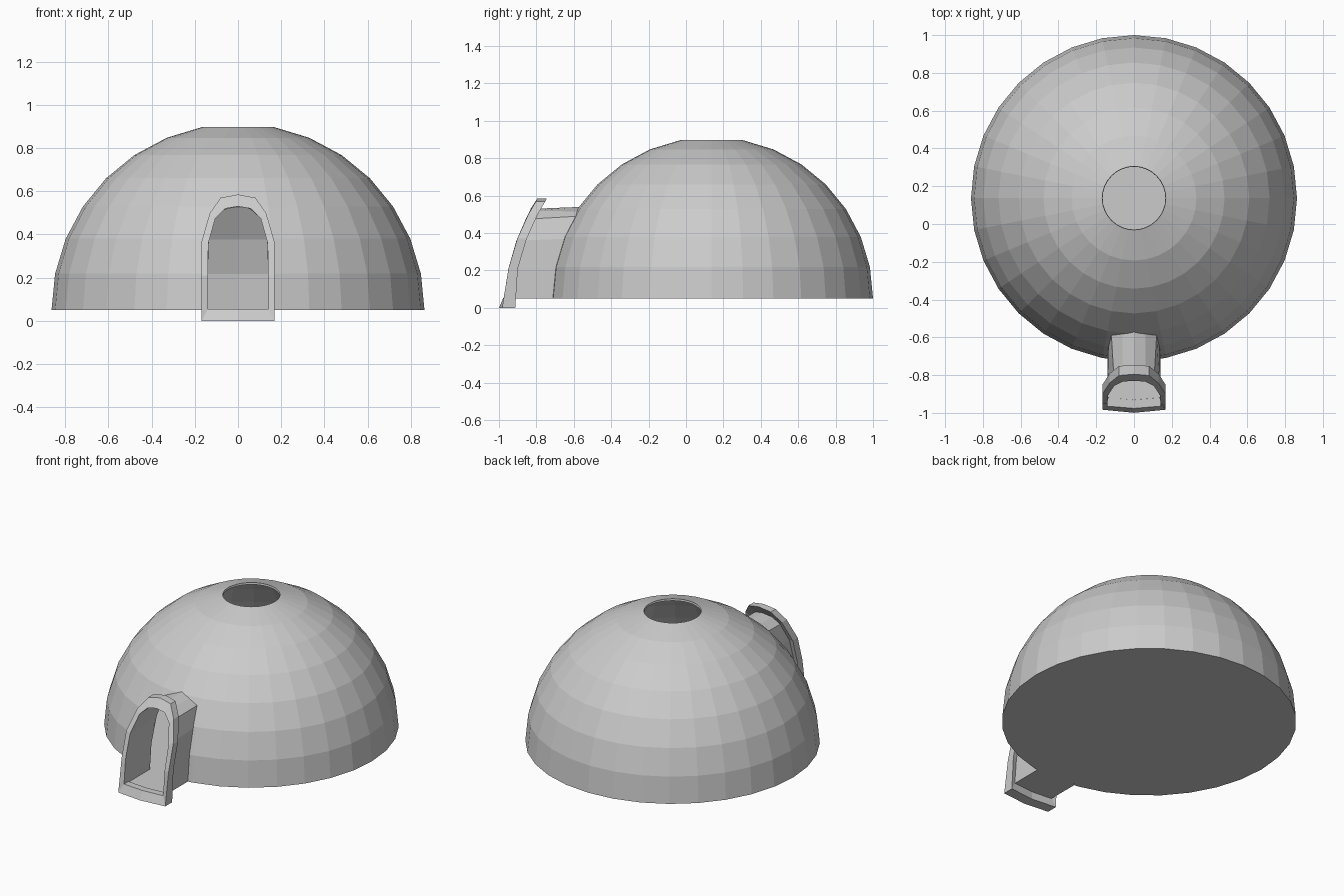
import bpy, bmesh
from math import sin, cos, pi, sqrt

if "Cube" in bpy.data.objects:
    bpy.data.objects.remove(bpy.data.objects["Cube"])

R, CY, BASE = 0.863, 0.137, 0.05   # dome radius, centre y, base height
SEG, STEP = 32, pi / 16


def loft(name, loops, cyclic=False, caps=False):
    """Skin a series of closed loops with flat quads."""
    bm = bmesh.new()
    rows = [[bm.verts.new(p) for p in loop] for loop in loops]
    pairs = list(zip(rows, rows[1:] + rows[:1]))
    for a, b in pairs if cyclic else pairs[:-1]:
        n = len(a)
        for i in range(n):
            j = (i + 1) % n
            bm.faces.new((a[i], a[j], b[j], b[i]))
    if caps:
        bm.faces.new(rows[0])
        bm.faces.new(rows[-1])
    bmesh.ops.recalc_face_normals(bm, faces=bm.faces)
    mesh = bpy.data.meshes.new(name)
    bm.to_mesh(mesh)
    bm.free()
    obj = bpy.data.objects.new(name, mesh)
    bpy.context.collection.objects.link(obj)
    return obj


def arch(half):
    """Mirror a half profile (bottom corner to apex) into a closed loop."""
    left = [(-x, z) for x, z in half[-2::-1]]
    return half + left + [(0, half[0][1])]


def dome_y(x, z):
    return CY - sqrt(R * R - x * x - (z - BASE) ** 2)


def on_dome(profile, offset, sill=0.0):
    """Place a profile on a copy of the dome surface moved forward."""
    return [(x, dome_y(x, z) - offset - sill * max(0, BASE - z), z)
            for x, z in profile]


def ring(r, a):
    return [(r * cos(a) * sin(k * STEP), CY + r * cos(a) * cos(k * STEP),
             BASE + r * sin(a)) for k in range(SEG)]


# Thin-walled dome shell with an open smoke hole on top
angles = [i * STEP for i in range(8)]
inner_r = R - 0.012
dome = loft("dome", [ring(R, a) for a in angles]
            + [ring(inner_r, a) for a in reversed(angles)], cyclic=True)

# Floor disc
bpy.ops.mesh.primitive_circle_add(vertices=SEG, radius=inner_r, fill_type='NGON',
                                  location=(0, CY, BASE))
bpy.context.object.name = "floor"

# Arch profiles: tunnel at the front, tunnel at the dome, frame outside and inside
front = arch([(.14, .05), (.14, .21), (.137, .36), (.105, .475), (.06, .52), (0, .53)])
back = arch([(.14, .05), (.14, .21), (.135, .37), (.12, .49), (.06, .515), (0, .54)])
outer = arch([(.168, 0), (.168, .21), (.168, .37), (.13, .5), (.08, .57), (0, .585)])
inner = arch([(.14, .055), (.14, .21), (.137, .36), (.105, .475), (.06, .52), (0, .53)])

# Entrance tunnel
loft("entrance_tunnel", [on_dome(front, .23), on_dome(back, -.014)])

# Raised door frame that follows the dome's curve
loft("door_frame", [on_dome(outer, .255, .4), on_dome(inner, .25),
                    on_dome(inner, .205), on_dome(outer, .205)], cyclic=True)

# Doorway cut through the dome wall
cut = [(x, z if z > BASE else 0) for x, z in back]
cutter = loft("doorway_cutter", [[(x, y, z) for x, z in cut] for y in (-1.2, -.3)],
              caps=True)
cutter.hide_render = True
cutter.hide_viewport = True
mod = dome.modifiers.new("doorway", 'BOOLEAN')
mod.operation = 'DIFFERENCE'
mod.solver = 'EXACT'
mod.object = cutter
